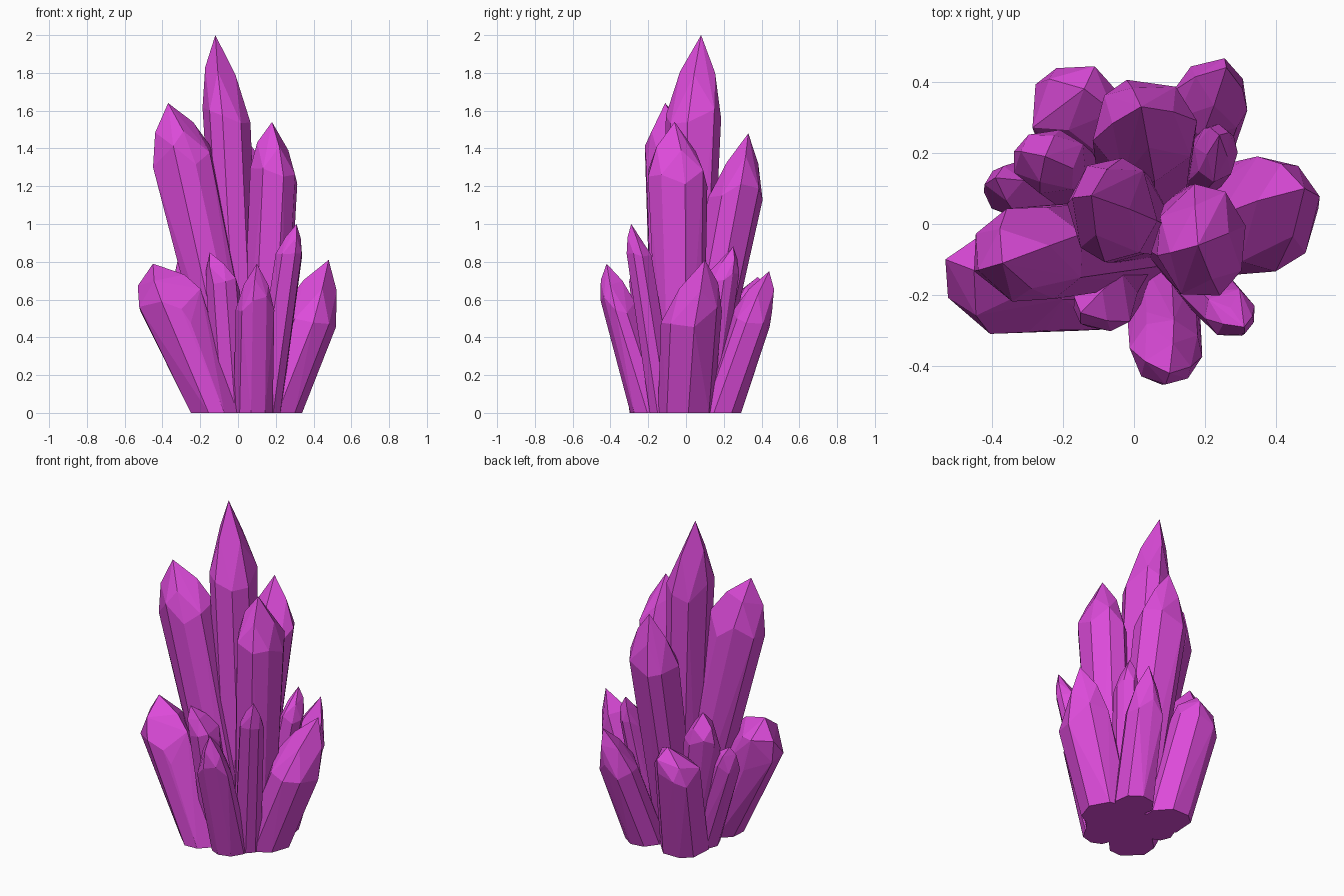
import bpy, bmesh, math, random
from mathutils import Vector

if "Cube" in bpy.data.objects:
    bpy.data.objects.remove(bpy.data.objects["Cube"])

random.seed(4)
mat = bpy.data.materials.new("magenta_crystal")
mat.diffuse_color = (0.72, 0.07, 0.70, 1)
mat.use_nodes = True
mat.node_tree.nodes["Principled BSDF"].inputs["Base Color"].default_value = mat.diffuse_color


def crystal(name, base, base_r, shoulder, rx, ry, tip, blunt=0.55, sides=8):
    """Faceted shard: flat base ring, wider shoulder ring, small upper ring, tip."""
    b = Vector((base[0], base[1], 0))
    s, t = Vector(shoulder), Vector(tip)
    u = s.lerp(t, 0.55)
    phase = random.uniform(0, math.tau)
    bm = bmesh.new()
    for i in range(sides):
        a = phase + math.tau * (i + random.uniform(-0.2, 0.2)) / sides
        d = Vector((math.cos(a), math.sin(a), 0))
        e = Vector((d.x * rx, d.y * ry, 0))
        lift = Vector((0, 0, random.uniform(-0.45, 0.45) * rx))
        bm.verts.new(b + d * base_r)
        bm.verts.new(s + e * 1.03 + lift)
        # slight bulge below the shoulder
        bm.verts.new(b.lerp(s, 0.78) + e * 0.98)
        if i % 2 == 0:
            bm.verts.new(u + e * blunt + lift * 0.5)
    bm.verts.new(t)
    bmesh.ops.convex_hull(bm, input=bm.verts)
    loose = [v for v in bm.verts if not v.link_faces]
    bmesh.ops.delete(bm, geom=loose, context='VERTS')
    bmesh.ops.dissolve_limit(bm, angle_limit=math.radians(3), verts=bm.verts, edges=bm.edges)
    bmesh.ops.recalc_face_normals(bm, faces=bm.faces)
    me = bpy.data.meshes.new(name)
    bm.to_mesh(me)
    bm.free()
    me.materials.append(mat)
    ob = bpy.data.objects.new(name, me)
    bpy.context.collection.objects.link(ob)


# tall central shards
crystal("main_crystal", (0.02, 0.0), 0.11, (-0.06, 0.04, 1.57), 0.125, 0.145, (-0.12, 0.08, 2.0), 0.65)
crystal("left_tall_crystal", (0.01, -0.05), 0.13, (-0.295, -0.085, 1.36), 0.16, 0.135, (-0.37, -0.11, 1.64), 0.68)
crystal("right_tall_crystal", (0.13, -0.03), 0.12, (0.19, -0.05, 1.25), 0.125, 0.16, (0.18, -0.06, 1.54), 0.68)
crystal("back_tall_crystal", (0.03, 0.04), 0.12, (0.03, 0.265, 1.18), 0.145, 0.145, (0.02, 0.33, 1.48), 0.6)

# wide outer shards
crystal("right_crystal", (0.19, 0.0), 0.15, (0.38, 0.03, 0.51), 0.135, 0.16, (0.48, 0.10, 0.81), 0.65)
crystal("left_crystal", (-0.12, -0.17), 0.135, (-0.36, -0.165, 0.61), 0.165, 0.145, (-0.45, -0.13, 0.79), 0.8)
crystal("front_crystal", (0.08, -0.19), 0.105, (0.09, -0.36, 0.57), 0.10, 0.09, (0.10, -0.42, 0.79), 0.65)
crystal("back_right_crystal", (0.15, 0.18), 0.115, (0.215, 0.35, 0.5), 0.105, 0.105, (0.26, 0.44, 0.75), 0.65)
crystal("back_left_crystal", (-0.10, 0.16), 0.14, (-0.165, 0.325, 0.54), 0.13, 0.12, (-0.14, 0.38, 0.72), 0.8)

# small filler shards
crystal("front_left_small_crystal", (-0.03, -0.12), 0.10, (-0.08, -0.215, 0.68), 0.09, 0.085, (-0.15, -0.25, 0.85), 0.65)
crystal("front_right_small_crystal", (0.15, -0.12), 0.08, (0.27, -0.25, 0.82), 0.07, 0.07, (0.31, -0.29, 1.0), 0.6)
crystal("back_left_mid_crystal", (-0.11, 0.08), 0.09, (-0.235, 0.175, 0.72), 0.105, 0.09, (-0.25, 0.19, 0.89), 0.75)
crystal("far_left_small_crystal", (-0.14, 0.04), 0.10, (-0.335, 0.095, 0.55), 0.085, 0.075, (-0.39, 0.13, 0.69), 0.65)
crystal("right_back_small_crystal", (0.14, 0.10), 0.08, (0.23, 0.20, 0.72), 0.06, 0.08, (0.24, 0.25, 0.88), 0.65)
